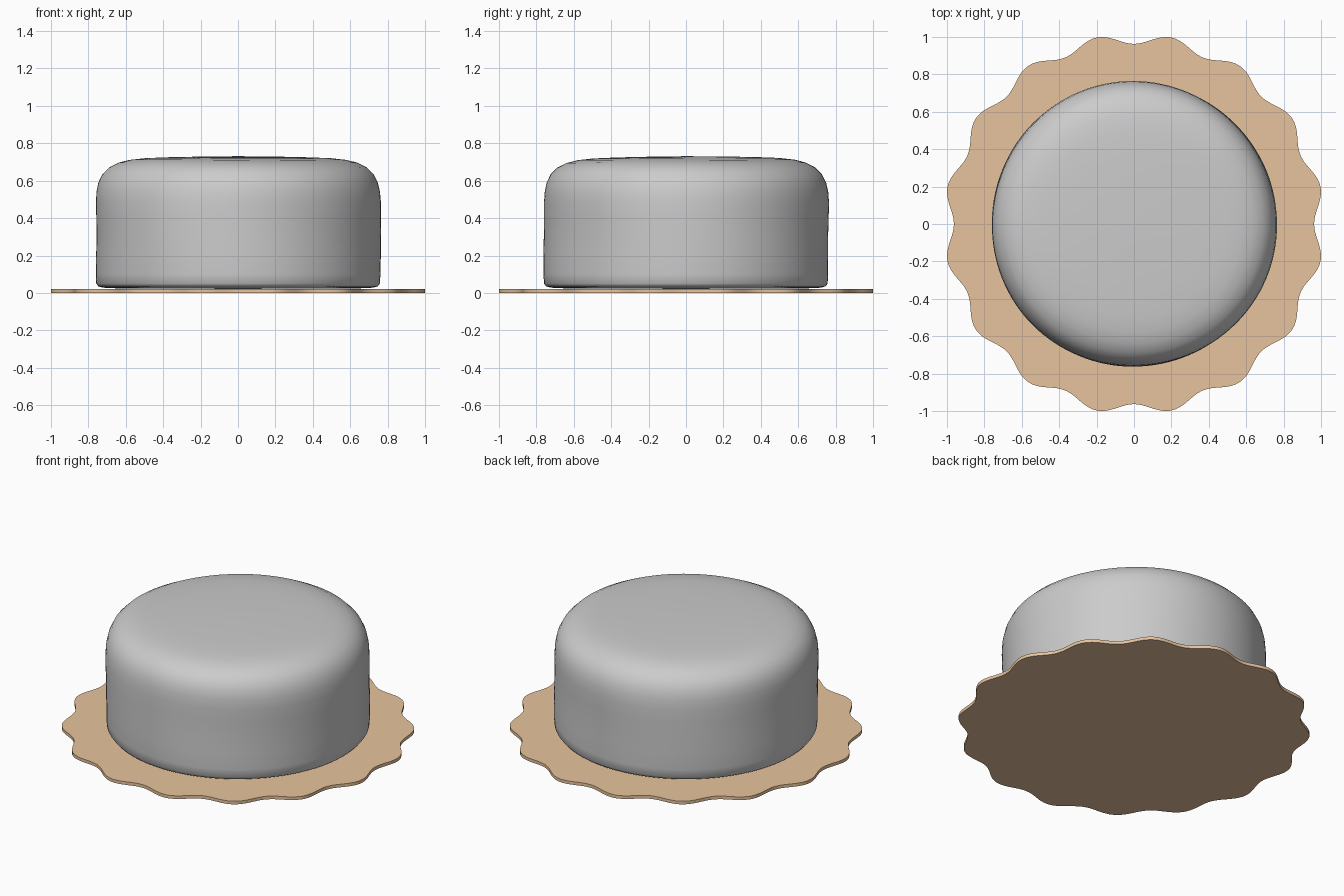
import bpy, bmesh
from math import sin, cos, pi, tau

if "Cube" in bpy.data.objects:
    bpy.data.objects.remove(bpy.data.objects["Cube"])


def finish(name, bm, color=None, angle=0.6):
    bmesh.ops.recalc_face_normals(bm, faces=bm.faces)
    me = bpy.data.meshes.new(name)
    bm.to_mesh(me)
    bm.free()
    ob = bpy.data.objects.new(name, me)
    bpy.context.collection.objects.link(ob)
    if color:
        mat = bpy.data.materials.new(name + "_colour")
        mat.diffuse_color = (*color, 1)
        mat.use_nodes = True
        mat.node_tree.nodes["Principled BSDF"].inputs["Base Color"].default_value = mat.diffuse_color
        me.materials.append(mat)
    bpy.ops.object.select_all(action='DESELECT')
    ob.select_set(True)
    bpy.context.view_layer.objects.active = ob
    bpy.ops.object.shade_smooth_by_angle(angle=angle)
    return ob


# Scalloped cake board: 16 gentle lobes, extruded upwards
bm = bmesh.new()
N = 320
rim = []
for i in range(N):
    a = tau * i / N
    r = 0.990 - 0.027 * cos(16 * a)
    rim.append(bm.verts.new((r * cos(a), r * sin(a), 0)))
base = bm.faces.new(rim)
ext = bmesh.ops.extrude_face_region(bm, geom=[base])
top = [v for v in ext["geom"] if isinstance(v, bmesh.types.BMVert)]
bmesh.ops.translate(bm, verts=top, vec=(0, 0, 0.02))
finish("cake_board", bm, (0.8, 0.55, 0.34))

# Cake body: lathed profile with a soft shoulder and hand-iced unevenness
profile = [(0.0, 0.022), (0.4, 0.023), (0.66, 0.025), (0.72, 0.028), (0.747, 0.035),
           (0.758, 0.05), (0.761, 0.10), (0.761, 0.20), (0.760, 0.30), (0.761, 0.40),
           (0.762, 0.48), (0.758, 0.54), (0.747, 0.59), (0.725, 0.635), (0.69, 0.67),
           (0.64, 0.696), (0.58, 0.711), (0.50, 0.720), (0.38, 0.725), (0.25, 0.728),
           (0.12, 0.730), (0.0, 0.731)]
bm = bmesh.new()
M = 128
rings = []
for r, z in profile:
    if r == 0:
        rings.append([bm.verts.new((0, 0, z))])
        continue
    ring = []
    for i in range(M):
        a = tau * i / M
        rr = r + 0.004 * (r / 0.76) * sin(3 * a + 5 * z) * sin(pi * z / 0.73)
        x, y = rr * cos(a), rr * sin(a)
        lift = 0.004 * sin(5 * x + 1) * sin(4 * y) * r if z > 0.6 else 0
        ring.append(bm.verts.new((x, y, z + lift)))
    rings.append(ring)
for lo, hi in zip(rings, rings[1:]):
    for i in range(M):
        j = (i + 1) % M
        if len(lo) == 1:
            bm.faces.new((lo[0], hi[j], hi[i]))
        elif len(hi) == 1:
            bm.faces.new((lo[i], lo[j], hi[0]))
        else:
            bm.faces.new((lo[i], lo[j], hi[j], hi[i]))
finish("cake_body", bm, angle=1.0)
